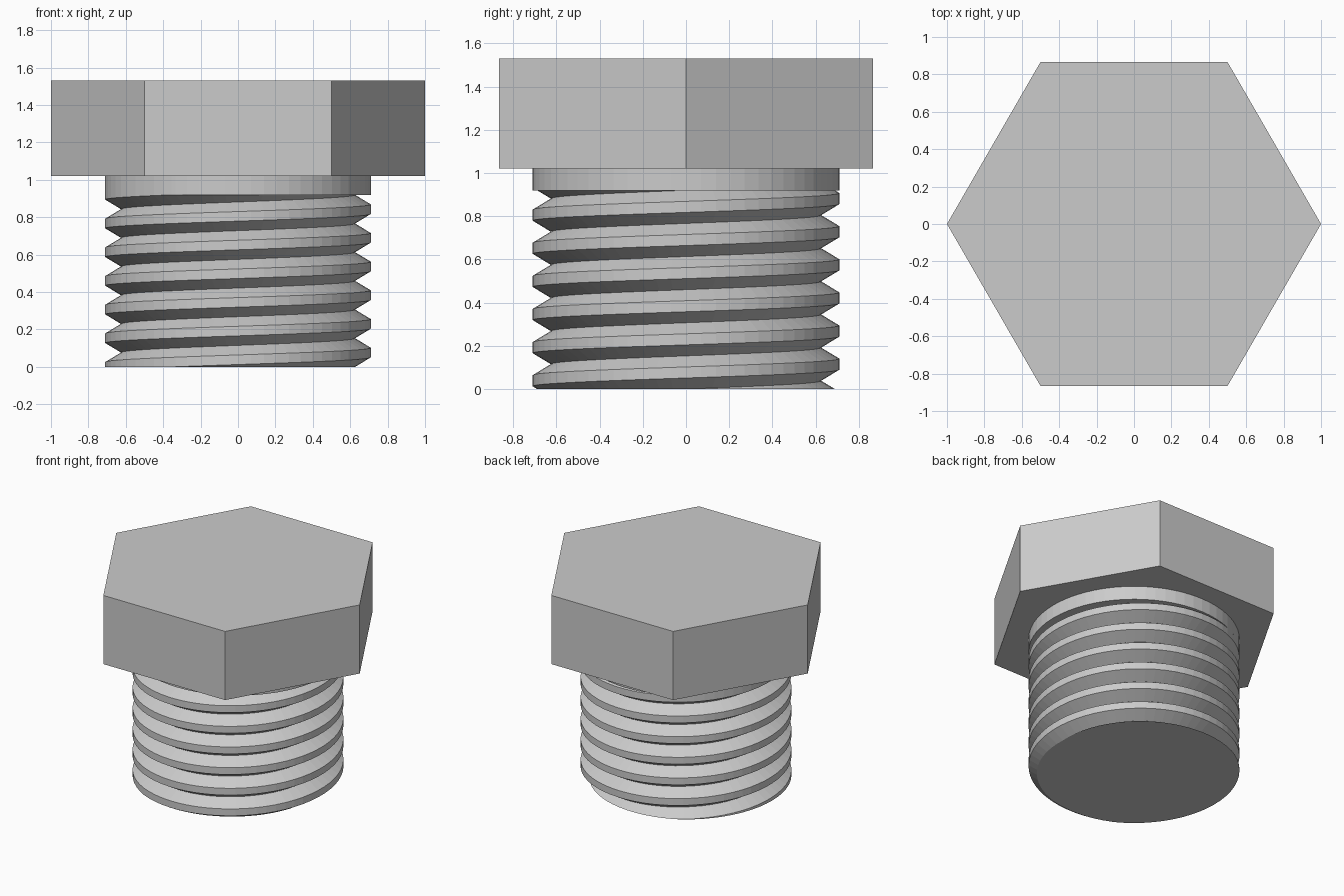
import bpy, bmesh
from math import cos, sin, pi

if "Cube" in bpy.data.objects:
    bpy.data.objects.remove(bpy.data.objects["Cube"])

SEG = 64                      # sides of the round shank
CREST, ROOT = 0.71, 0.625     # thread radii
THREAD_TOP, HEAD_Z, TOP = 0.92, 1.02, 1.53
PITCH = THREAD_TOP / 6


def add_object(name, bm):
    bmesh.ops.recalc_face_normals(bm, faces=bm.faces)
    mesh = bpy.data.meshes.new(name)
    bm.to_mesh(mesh)
    bm.free()
    obj = bpy.data.objects.new(name, mesh)
    bpy.context.collection.objects.link(obj)
    return obj


def open_edges(bm, z):
    return [e for e in bm.edges if e.is_boundary
            and all(abs(v.co.z - z) < 1e-4 for v in e.verts)]


def extrude_loop(bm, edges):
    geom = bmesh.ops.extrude_edge_only(bm, edges=edges)["geom"]
    return ([v for v in geom if isinstance(v, bmesh.types.BMVert)],
            [e for e in geom if isinstance(e, bmesh.types.BMEdge)])


# Threaded shank: sweep root / crest / crest along a right-handed helix
bm = bmesh.new()
rows = []
for i in range(-2 * SEG, 8 * SEG + 1):
    a, z = 2 * pi * i / SEG, PITCH * i / SEG
    rows.append([bm.verts.new((r * cos(a), r * sin(a), z + dz * PITCH))
                 for r, dz in ((ROOT, 0), (CREST, 1 / 3), (CREST, 2 / 3))])
for i in range(len(rows) - SEG - 1):
    p = rows[i] + [rows[i + SEG][0]]
    q = rows[i + 1] + [rows[i + 1 + SEG][0]]
    for k in range(3):
        bm.faces.new((p[k], q[k], q[k + 1], p[k + 1]))

# Trim the helix flat at both ends and close the bottom
for z, sign in ((0, -1), (THREAD_TOP, 1)):
    bmesh.ops.bisect_plane(bm, geom=bm.verts[:] + bm.edges[:] + bm.faces[:],
                           dist=1e-5, plane_co=(0, 0, z),
                           plane_no=(0, 0, sign), clear_outer=True)
bmesh.ops.delete(bm, geom=[v for v in bm.verts if not v.link_faces],
                 context='VERTS')
bmesh.ops.contextual_create(bm, geom=open_edges(bm, 0))

# Plain collar: widen the top loop to the crest radius, then raise it
verts, edges = extrude_loop(bm, open_edges(bm, THREAD_TOP))
for v in verts:
    s = CREST / v.co.xy.length
    v.co.x *= s
    v.co.y *= s
verts, edges = extrude_loop(bm, edges)
for v in verts:
    v.co.z = HEAD_Z
bmesh.ops.remove_doubles(bm, verts=bm.verts, dist=1e-4)
add_object("threaded_shank", bm)

# Hexagonal head with corners on the x axis
bm = bmesh.new()
ring = [bm.verts.new((cos(k * pi / 3), sin(k * pi / 3), HEAD_Z))
        for k in range(6)]
base = bm.faces.new(ring)
top = bmesh.ops.extrude_face_region(bm, geom=[base], use_keep_orig=True)["geom"]
for v in top:
    if isinstance(v, bmesh.types.BMVert):
        v.co.z = TOP
add_object("hex_head", bm)
